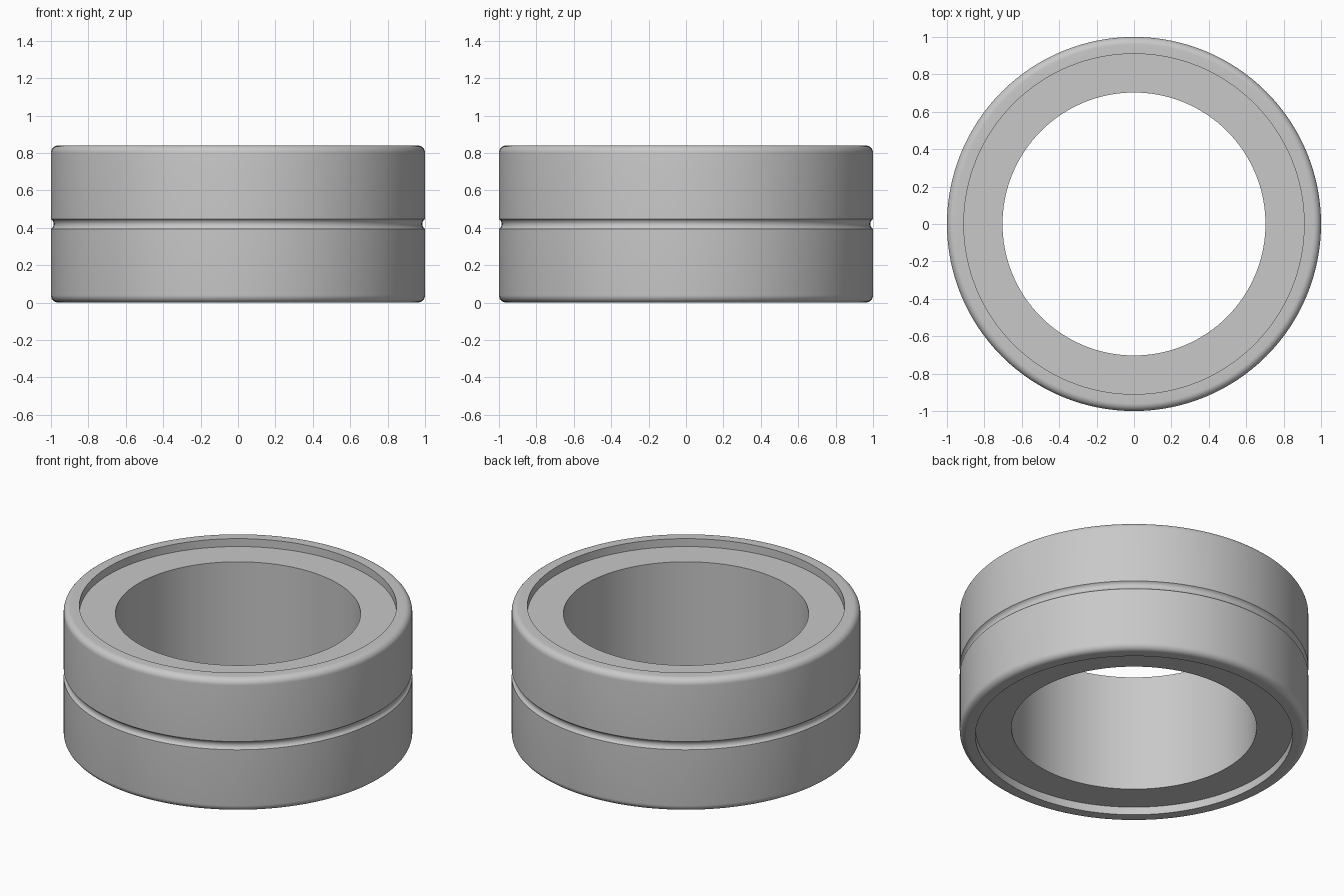
import bpy, bmesh
from math import pi, sin, cos, radians, asin

cube = bpy.data.objects.get("Cube")
if cube:
    bpy.data.objects.remove(cube, do_unlink=True)

# Main dimensions
HEIGHT = 0.84
OUTER, BORE, RECESS = 1.0, 0.703, 0.91
STEP = 0.05                      # depth of the end recesses
FILLET = 0.04
GROOVE_HALF, GROOVE_DEPTH = 0.026, 0.015
SEGMENTS = 128


def arc(cx, cz, radius, start, end, steps):
    """Points (radius, height) along an arc, angles in degrees."""
    angles = [radians(start + (end - start) * i / steps) for i in range(steps + 1)]
    return [(cx + radius * cos(a), cz + radius * sin(a)) for a in angles]


# Cross-section: bore, recessed ends, rounded rims and the shallow outer groove
mid = HEIGHT / 2
groove_radius = (GROOVE_HALF ** 2 + GROOVE_DEPTH ** 2) / (2 * GROOVE_DEPTH)
spread = asin(GROOVE_HALF / groove_radius) * 180 / pi
rim = OUTER - FILLET

profile = [(BORE, STEP), (RECESS, STEP), (RECESS, 0)]
profile += arc(rim, FILLET, FILLET, -90, 0, 8)
profile += arc(OUTER - GROOVE_DEPTH + groove_radius, mid, groove_radius,
               180 + spread, 180 - spread, 8)
profile += arc(rim, HEIGHT - FILLET, FILLET, 0, 90, 8)
profile += [(RECESS, HEIGHT), (RECESS, HEIGHT - STEP), (BORE, HEIGHT - STEP)]

# Revolve the section into a ring
bm = bmesh.new()
verts = [bm.verts.new((r, 0, z)) for r, z in profile]
edges = [bm.edges.new((a, b)) for a, b in zip(verts, verts[1:] + verts[:1])]
bmesh.ops.spin(bm, geom=verts + edges, cent=(0, 0, 0), axis=(0, 0, 1),
               angle=2 * pi, steps=SEGMENTS, use_merge=True)
bmesh.ops.remove_doubles(bm, verts=bm.verts[:], dist=1e-5)
bmesh.ops.recalc_face_normals(bm, faces=bm.faces[:])
mesh = bpy.data.meshes.new("grooved_ring")
bm.to_mesh(mesh)
bm.free()

ring = bpy.data.objects.new("grooved_ring", mesh)
bpy.context.collection.objects.link(ring)

# Plain grey finish
grey = bpy.data.materials.new("light_grey")
grey.use_nodes = True
colour = (0.58, 0.58, 0.58, 1)
grey.diffuse_color = colour
grey.node_tree.nodes["Principled BSDF"].inputs["Base Color"].default_value = colour
mesh.materials.append(grey)

# Smooth curved surfaces, crisp steps and groove edges
bpy.ops.object.select_all(action='DESELECT')
ring.select_set(True)
bpy.context.view_layer.objects.active = ring
bpy.ops.object.shade_smooth_by_angle(angle=radians(30))
